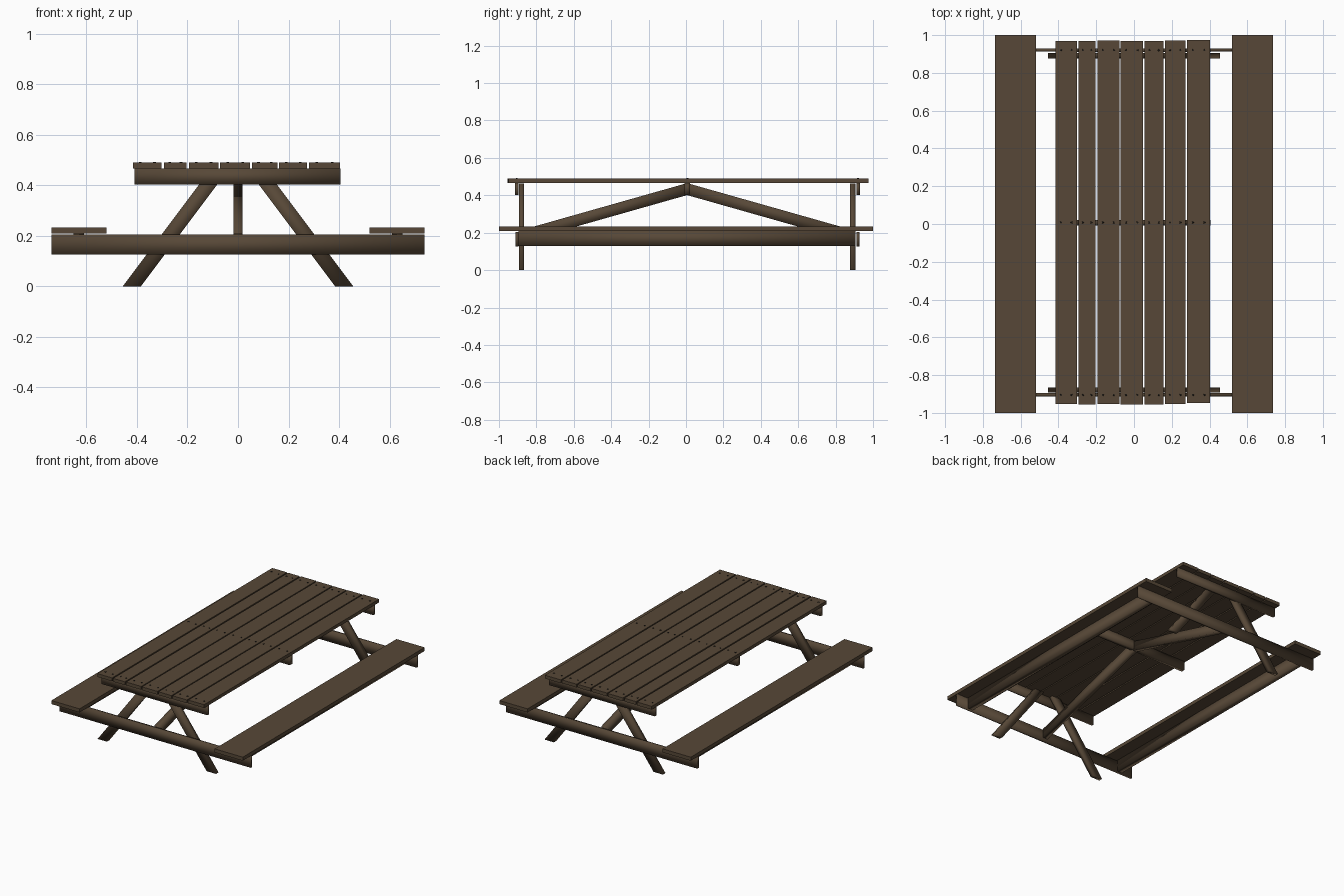
import bpy, bmesh, random
from mathutils import Vector, Matrix

random.seed(4)
cube = bpy.data.objects.get("Cube")
if cube:
    bpy.data.objects.remove(cube)


def material(name, color):
    m = bpy.data.materials.new(name)
    m.use_nodes = True
    m.diffuse_color = color
    m.node_tree.nodes["Principled BSDF"].inputs["Base Color"].default_value = color
    return m


WOOD = material("weathered brown wood", (0.095, 0.064, 0.038, 1))
NAIL = material("dark nail", (0.012, 0.01, 0.008, 1))


def finish(name, bm, mat, smooth=False):
    mesh = bpy.data.meshes.new(name)
    bm.to_mesh(mesh)
    bm.free()
    mesh.materials.append(mat)
    for p in mesh.polygons:
        p.use_smooth = smooth
    ob = bpy.data.objects.new(name, mesh)
    bpy.context.collection.objects.link(ob)
    return ob


def box(name, x, y, z, smooth=False):
    """Board filling the given x, y and z ranges."""
    bm = bmesh.new()
    bmesh.ops.create_cube(bm, size=1)
    for v in bm.verts:
        for i, (lo, hi) in enumerate((x, y, z)):
            v.co[i] = lo if v.co[i] < 0 else hi
    return finish(name, bm, WOOD, smooth)


def slanted(name, start, end, offset, depth):
    """Beam with ends cut along offset; depth is its other half width."""
    bm = bmesh.new()
    bmesh.ops.create_cube(bm, size=2)
    start, end, offset, depth = map(Vector, (start, end, offset, depth))
    for v in bm.verts:
        s = v.co.copy()
        v.co = (start if s.z < 0 else end) + offset * s.x + depth * s.y
    bmesh.ops.recalc_face_normals(bm, faces=bm.faces)
    return finish(name, bm, WOOD, True)


# Table top planks, with slightly uneven ends
planks = [(-0.415, -0.302), (-0.293, -0.203), (-0.194, -0.078), (-0.071, 0.048),
          (0.056, 0.156), (0.163, 0.273), (0.281, 0.403)]
for lo, hi in planks:
    j = random.uniform(-0.004, 0.004)
    box("top_plank", (lo, hi), (-0.952 + j, 0.972 + j), (0.466, 0.489))

# Nail heads over the three top supports
bm = bmesh.new()
for lo, hi in planks:
    for y in (-0.905, 0.008, 0.92):
        for t in (0.25, 0.75):
            spot = Matrix.Translation((lo + (hi - lo) * t, y, 0.489))
            bmesh.ops.create_cone(bm, cap_ends=True, segments=8, radius1=0.006,
                                  radius2=0.005, depth=0.005, matrix=spot)
finish("nail_heads", bm, NAIL)

# Middle support under the top
box("middle_top_support", (-0.41, 0.405), (-0.008, 0.022), (0.405, 0.466), True)

for side, y in (("front", -1), ("back", 1)):
    cy = 0.008 + y * 0.912
    # Crossbars carrying the top and the benches
    box(side + "_top_support", (-0.41, 0.405), (cy - 0.009, cy + 0.009), (0.402, 0.466), True)
    box(side + "_bench_crossbar", (-0.737, 0.737), (cy - 0.008, cy + 0.008), (0.125, 0.205), True)
    # Splayed legs
    ly = 0.006 + y * 0.885
    for name, x in (("left", 1), ("right", -1)):
        slanted(f"{side}_{name}_leg", (x * 0.42, ly, 0), (x * 0.072, ly, 0.464),
                (0.036, 0, 0), (0, 0.014, 0))
    # Diagonal brace from the middle support down to the crossbar
    slanted(side + "_brace", (0, 0.006, 0.433), (0, 0.006 + y * 0.9, 0.178),
            (0, 0, 0.032), (0.018, 0, 0))

# Benches with a rail beneath each seat
for name, x in (("left", 1), ("right", -1)):
    box(name + "_bench_seat", sorted((x * 0.52, x * 0.737)), (-1, 1), (0.208, 0.233))
    box(name + "_bench_rail", sorted((x * 0.61, x * 0.65)), (-0.895, 0.905), (0.13, 0.208), True)
